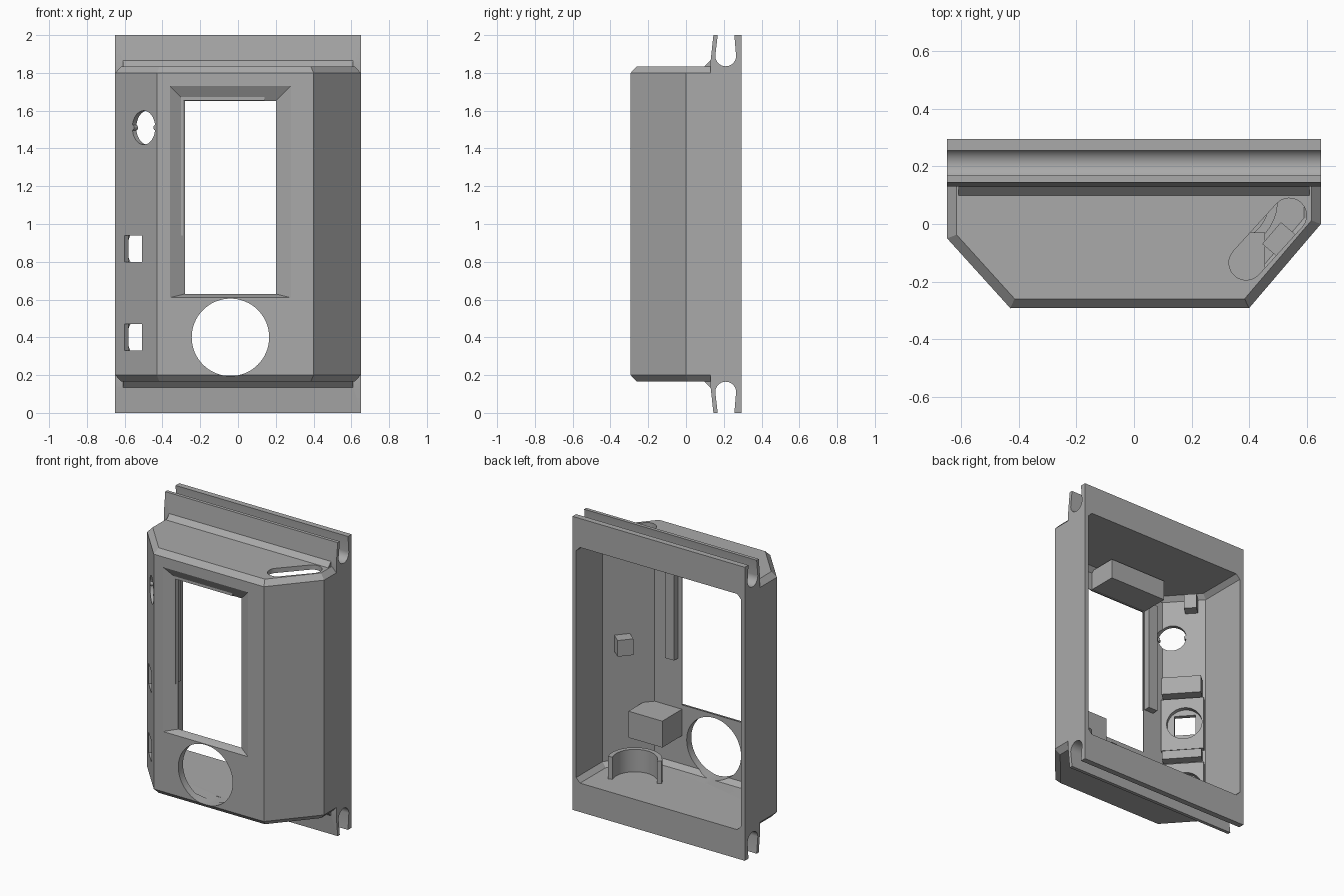
import bpy, bmesh, math
from mathutils import Matrix, Vector

if "Cube" in bpy.data.objects:
    bpy.data.objects.remove(bpy.data.objects["Cube"])

grey = bpy.data.materials.new("plain grey")
grey.use_nodes = True
COLOUR = (0.4, 0.4, 0.4, 1)
grey.diffuse_color = COLOUR
grey.node_tree.nodes["Principled BSDF"].inputs["Base Color"].default_value = COLOUR


def loft(name, loops):
    """Closed solid through matching loops of points."""
    bm = bmesh.new()
    rings = [[bm.verts.new(p) for p in loop] for loop in loops]
    n = len(rings[0])
    for a, b in zip(rings, rings[1:]):
        for i in range(n):
            j = (i + 1) % n
            bm.faces.new((a[i], a[j], b[j], b[i]))
    bm.faces.new(rings[0][::-1])
    bm.faces.new(rings[-1])
    bmesh.ops.recalc_face_normals(bm, faces=bm.faces)
    mesh = bpy.data.meshes.new(name)
    bm.to_mesh(mesh)
    bm.free()
    mesh.materials.append(grey)
    ob = bpy.data.objects.new(name, mesh)
    bpy.context.collection.objects.link(ob)
    return ob


def box(name, lo, hi, place=None):
    (a, b, c), (d, e, f) = lo, hi
    ob = loft(name, [[(a, b, z), (d, b, z), (d, e, z), (a, e, z)] for z in (c, f)])
    if place:
        ob.data.transform(place)
    return ob


def rod(name, x, z, r, y0, y1, place=None, n=48):
    """Round bar along local y."""
    ring = [(x + r * math.cos(math.tau * i / n), z + r * math.sin(math.tau * i / n)) for i in range(n)]
    ob = loft(name, [[(u, y, v) for u, v in ring] for y in (y0, y1)])
    if place:
        ob.data.transform(place)
    return ob


def combine(ob, other, operation):
    mod = ob.modifiers.new(operation, 'BOOLEAN')
    mod.operation, mod.object, mod.solver = operation, other, 'EXACT'
    deps = bpy.context.evaluated_depsgraph_get()
    mesh = bpy.data.meshes.new_from_object(ob.evaluated_get(deps))
    ob.modifiers.clear()
    ob.data = mesh
    bpy.data.objects.remove(other)


def outline(side, front, slant, back):
    """Plan of the housing, each wall moved inward by its own distance."""
    pts = [(-.65, -.05), (-.43, -.293), (.40, -.293), (.65, 0), (.65, back), (-.65, back)]
    gaps = [slant, front, slant, side, 0, side]
    lines = []
    for i, gap in enumerate(gaps):
        p, q = Vector(pts[i]), Vector(pts[(i + 1) % 6])
        d = (q - p).normalized()
        lines.append((p + Vector((-d.y, d.x)) * gap, d))
    result = []
    for i in range(6):
        (p, d), (q, e) = lines[i - 1], lines[i]
        t = (q - p).cross(e) / d.cross(e)
        result.append(p + d * t)
    return result


def stack(name, levels, front_extra, wall, back):
    loops = []
    for z, inset in levels:
        d = wall + inset
        loops.append([(p.x, p.y, z) for p in outline(d, d + front_extra, d, back)])
    return loft(name, loops)


# Chamfered housing
shell = stack("housing", [(.165, .033), (.2, 0), (1.8, 0), (1.835, .033)], 0, 0, .2)

# Rear frame with a rounded channel along its top and bottom
arc = [(.21 + .055 * math.cos(a), 1.89 + .055 * math.sin(a))
       for a in [math.pi + math.pi * i / 16 for i in range(17)]]
upper = [(.13, 1.8), (.13, 1.86), (.145, 2), (.168, 2)] + arc + [(.256, 2), (.295, 2)]
profile = upper + [(y, 2 - z) for y, z in reversed(upper)]
frame = loft("frame", [[(x, y, z) for y, z in profile] for x in (-.65, .65)])
combine(shell, frame, 'UNION')

# Sloped fillets where the frame meets the housing
for flip in (False, True):
    tri = [(.098, 1.834), (.134, 1.87), (.16, 1.86), (.15, 1.815), (.098, 1.815)]
    tri = [(y, 2 - z if flip else z) for y, z in tri]
    combine(shell, loft("fillet", [[(x, y, z) for y, z in tri] for x in (-.61, .61)]), 'UNION')

# Hollow, open at the back
hollow = stack("hollow", [(.197, .03), (.227, 0), (1.773, 0), (1.803, .03)], .022, .028, .5)
combine(shell, hollow, 'DIFFERENCE')


# Window with sloping sides
def pane(y, x0, x1, z0, z1):
    return [(x0, y, z0), (x1, y, z0), (x1, y, z1), (x0, y, z1)]


window = loft("window", [pane(-.31, -.385, .305, .604, 1.754), pane(-.293, -.36, .28, .61, 1.73),
                         pane(-.247, -.28, .2, .63, 1.65), pane(-.2, -.28, .2, .63, 1.65)])
combine(shell, window, 'DIFFERENCE')

# Large round front opening
combine(shell, rod("round_opening", -.04, .4, .205, -.4, -.15, n=64), 'DIFFERENCE')

# Rounded slot in the top
ends = [(Vector((.54, .03)), 0), (Vector((.39, -.135)), math.pi)]
turn = math.atan2(.165, .15) - math.pi / 2
slot = []
for centre, start in ends:
    for i in range(13):
        a = turn + start + math.pi * i / 12
        slot.append((centre.x + .06 * math.cos(a), centre.y + .06 * math.sin(a)))
combine(shell, loft("top_slot", [[(x, y, z) for x, y in slot] for z in (1.75, 1.9)]), 'DIFFERENCE')

# Local frames of the slanted walls: x along the wall, y inward
left_wall = Matrix.Translation((-.65, -.05, 0)) @ Matrix.Rotation(math.atan2(-.243, .22), 4, 'Z')
right_wall = Matrix.Translation((.40, -.293, 0)) @ Matrix.Rotation(math.atan2(.293, .25), 4, 'Z')

# Side openings, with pads that have round pockets behind the square ones
combine(shell, rod("side_hole", .225, 1.51, .09, -.1, .07, left_wall), 'DIFFERENCE')
for z in (.87, .4):
    combine(shell, box("side_port", (.075, -.1, z - .07), (.21, .1, z + .07), left_wall), 'DIFFERENCE')
    pad = box("port_pad", (.02, .022, z - .19), (.29, .058, z + .18), left_wall)
    combine(pad, rod("pocket", .143, z, .112, -.1, .2, left_wall), 'DIFFERENCE')
for i, x in enumerate((.135, .315)):
    rod("hole_key", x, 1.51, .014, 0, .028, left_wall, 12)

# Inner blocks on the slanted walls
box("port_block", (.03, .02, 1.06), (.28, .11, 1.18), left_wall)
box("port_shelf", (.03, .02, .6), (.28, .09, .66), left_wall)
box("upper_lug", (.06, .02, 1.68), (.14, .1, 1.78), left_wall)
box("side_lug", (.2, .02, .97), (.3, .11, 1.08), right_wall)

# Inner blocks and ribs behind the front wall
box("top_block", (-.29, -.26, 1.655), (.14, -.05, 1.79), None)
box("lower_block", (.2, -.26, .42), (.455, -.03, .6), None)
wall_corner = box("trim", (-.2, -.5, .3), (.6, .024, .7), right_wall)
combine(bpy.data.objects["lower_block"], wall_corner, 'DIFFERENCE')
for x in (-.36, .23):
    box("window_rib", (x, -.26, .94), (x + .07, -.2, 1.7))

# Curved stand on the floor
centre = Vector((.33, .08))
angles = [math.radians(23) + math.pi + math.pi * i / 20 for i in range(21)]
ring = [(r * math.cos(a), r * math.sin(a)) for r, seq in ((.17, angles), (.14, angles[::-1])) for a in seq]
loft("curved_stand", [[(centre.x + x, centre.y + y, z) for x, y in ring] for z in (.19, .35)])

# Flat faces with smooth curved walls
for ob in bpy.data.objects:
    if ob.type == 'MESH' and ob.data.materials and ob.data.materials[0] == grey:
        ob.select_set(True)
        bpy.context.view_layer.objects.active = ob
bpy.ops.object.shade_smooth_by_angle(angle=math.radians(25))
